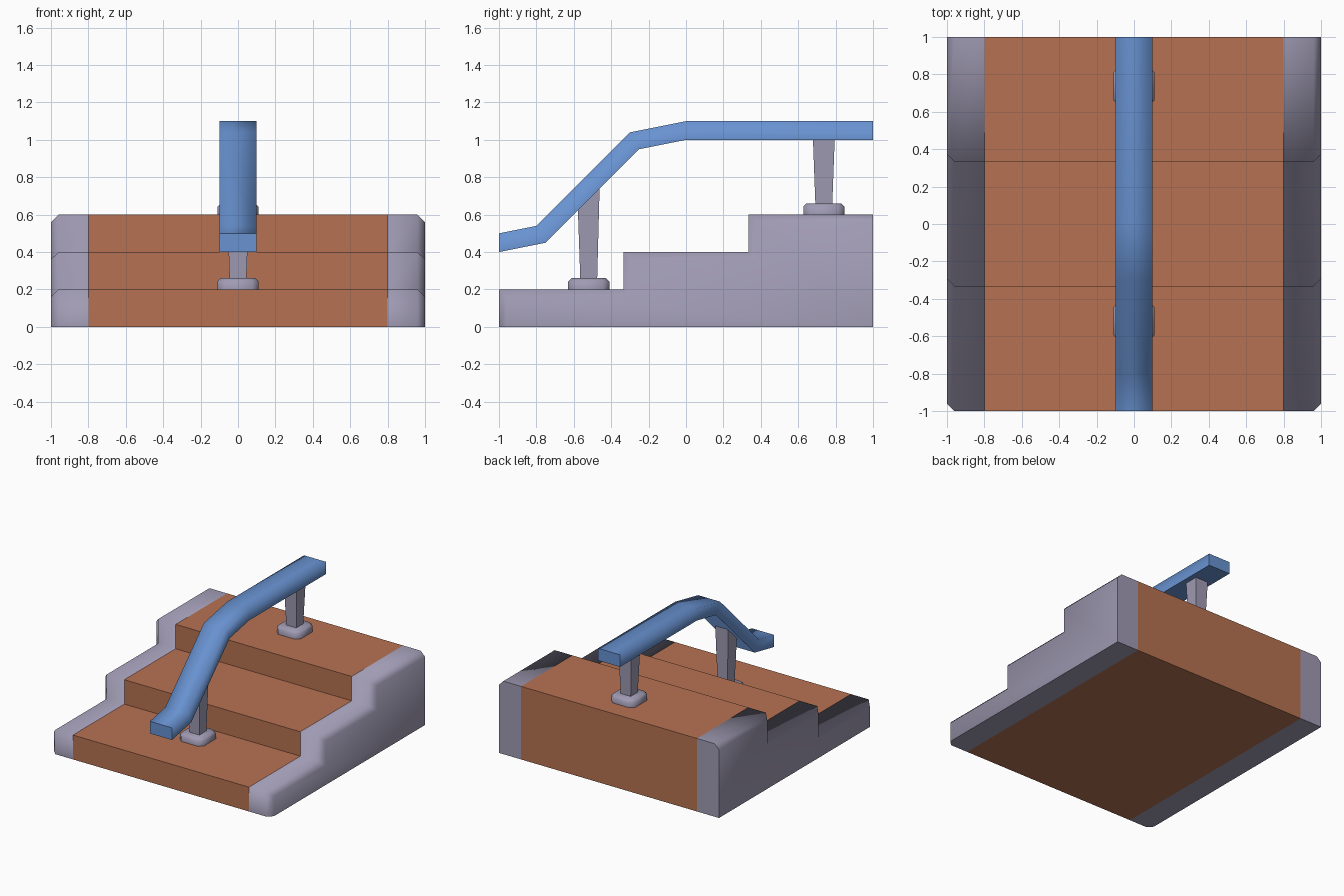
import bpy, bmesh

if "Cube" in bpy.data.objects:
    bpy.data.objects.remove(bpy.data.objects["Cube"])


def material(name, rgb):
    m = bpy.data.materials.new(name)
    m.diffuse_color = (*rgb, 1)
    m.use_nodes = True
    m.node_tree.nodes["Principled BSDF"].inputs["Base Color"].default_value = m.diffuse_color
    return m


ORANGE = material("terracotta", (0.47, 0.17, 0.085))
GREY = material("lilac_grey", (0.35, 0.325, 0.45))
BLUE = material("rail_blue", (0.14, 0.29, 0.64))


def loft(name, rings, mats, smooth=lambda f: False, mat=lambda f: 0, sharp=lambda e: False):
    """Skin equal-length rings of points into a closed solid."""
    bm = bmesh.new()
    rows = [[bm.verts.new(p) for p in r] for r in rings]
    n = len(rows[0])
    for a, b in zip(rows, rows[1:]):
        for i in range(n):
            j = (i + 1) % n
            bm.faces.new((a[i], a[j], b[j], b[i]))
    bm.faces.new(rows[0])
    bm.faces.new(rows[-1])
    bmesh.ops.recalc_face_normals(bm, faces=bm.faces[:])
    bm.normal_update()
    for f in bm.faces:
        f.smooth = smooth(f)
        f.material_index = mat(f)
    for e in bm.edges:
        e.smooth = not sharp(e)
    me = bpy.data.meshes.new(name)
    bm.to_mesh(me)
    bm.free()
    for m in mats:
        me.materials.append(m)
    ob = bpy.data.objects.new(name, me)
    bpy.context.collection.objects.link(ob)
    return ob


# Stairs: step profile swept across x, bevelled at both outer sides
T = 1 / 3


def step_ring(x, inset):
    pts = []
    for y, z in ((-1, 0.2), (-T, 0.4), (T, 0.6)):
        y0 = y + inset
        y1 = min(1, y + 2 * T + inset)
        pts += [(x, y0, z - 0.2 - inset if y > -1 else 0), (x, y0, z - inset)]
    pts += [(x, 1, 0.6 - inset), (x, 1, 0)]
    return pts


def is_tread(f):
    return abs(f.calc_center_median().x) < 0.5


loft("stairs",
     [step_ring(x, i) for x, i in ((-1, 0.04), (-0.96, 0), (-0.8, 0),
                                   (0.8, 0), (0.96, 0), (1, 0.04))],
     [GREY, ORANGE],
     smooth=lambda f: not (is_tread(f) or f.normal.y > 0.9 or f.normal.z < -0.9),
     mat=lambda f: int(is_tread(f)))

# Handrail: rectangular section along a bent path (y, bottom z, top y, top z)
PATH = ((-1, 0.4, -1, 0.5), (-0.75, 0.45, -0.8, 0.54), (-0.25, 0.95, -0.3, 1.04),
        (0, 1.0, 0, 1.1), (1, 1.0, 1, 1.1))
loft("handrail",
     [[(-0.1, yb, zb), (0.1, yb, zb), (0.1, yt, zt), (-0.1, yt, zt)]
      for yb, zb, yt, zt in PATH],
     [BLUE],
     smooth=lambda f: abs(f.normal.y) < 0.9,
     sharp=lambda e: any(f.normal.z < -0.5 for f in e.link_faces)
     and any(abs(f.normal.x) > 0.9 for f in e.link_faces))


# Posts with flared shafts and rounded feet
def square(cy, h, zfun):
    return [(sx * h, cy + sy * h, zfun(cy + sy * h))
            for sx, sy in ((-1, -1), (1, -1), (1, 1), (-1, 1))]


def octagon(cy, z, h, c=0.035):
    k = h - c
    return [(x, cy + y, z) for x, y in ((-k, -h), (k, -h), (h, -k), (h, k),
                                        (k, h), (-k, h), (-h, k), (-h, -k))]


for side, cy, z0, top in (("front", -0.52, 0.2, lambda y: y + 1.205),
                          ("back", 0.737, 0.6, lambda y: 1.002)):
    loft(side + "_post",
         [square(cy, 0.045, lambda y: z0 + 0.05), square(cy, 0.058, top)], [GREY])
    loft(side + "_post_foot",
         [octagon(cy, z0, 0.11), octagon(cy, z0 + 0.043, 0.11),
          octagon(cy, z0 + 0.06, 0.093)],
         [GREY], smooth=lambda f: f.normal.z > -0.9)
